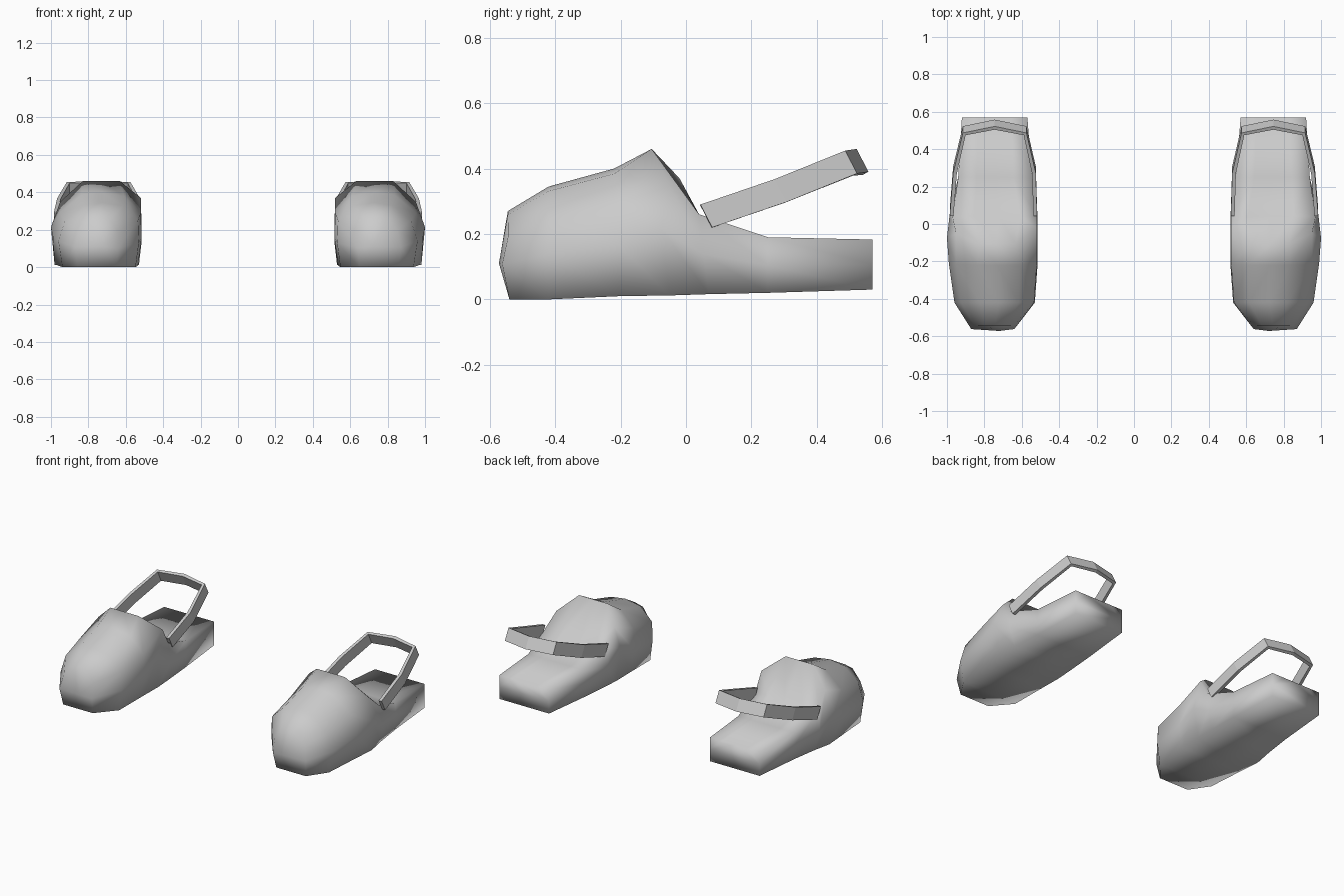
import bpy, bmesh
from mathutils import Vector

cube = bpy.data.objects.get("Cube")
if cube:
    bpy.data.objects.remove(cube)

grey = bpy.data.materials.new("clog_grey")
grey.use_nodes = True
grey.diffuse_color = (0.6, 0.6, 0.6, 1)
grey.node_tree.nodes["Principled BSDF"].inputs["Base Color"].default_value = (0.6, 0.6, 0.6, 1)


def make_object(name, bm):
    """Turn a bmesh into an object with the shared material."""
    mesh = bpy.data.meshes.new(name)
    bm.to_mesh(mesh)
    bm.free()
    mesh.materials.append(grey)
    obj = bpy.data.objects.new(name, mesh)
    bpy.context.collection.objects.link(obj)
    return obj


def mirror(obj):
    """Repeat the left part for the right foot."""
    mod = obj.modifiers.new("pair", 'MIRROR')
    mod.use_clip = False
    mod.use_mirror_merge = False


# Cross-section templates: (across from inner to outer side, height)
ROUND = [(.04, 0), (0, .38), (.01, .72), (.2, .95), (.45, 1),
         (.68, .96), (.92, .72), (1, .4), (.95, 0)]
CREST = [(.03, 0), (0, .45), (.01, .8), (.24, 1), (.45, 1),
         (.65, 1), (.9, .75), (1, .45), (.96, 0)]
SCOOP = [(.04, 0), (0, .5), (.01, 1), (.2, .98), (.45, .93),
         (.72, .96), (.97, 1), (1, .5), (.95, 0)]
BOXY = [(0, 0), (0, .5), (0, 1), (.25, 1), (.5, 1),
        (.75, 1), (1, 1), (1, .5), (1, 0)]

# Stations: template, y at sole, y at top, inner x, outer x, sole z, top z
STATIONS = [
    (ROUND, -.54, -.545, .64, .87, 0, .27),
    (ROUND, -.42, -.42, .53, .96, 0, .345),
    (ROUND, -.2, -.22, .515, .99, .01, .4),
    (CREST, -.05, -.105, .515, 1.0, .012, .46),
    (SCOOP, .07, .04, .515, .985, .016, .26),
    (BOXY, .25, .25, .545, .94, .02, .19),
    (BOXY, .57, .57, .57, .92, .03, .183),
]

# Clog body lofted from toe to heel
bm = bmesh.new()
rings = []
for shape, y_sole, y_top, inner, outer, z_sole, z_top in STATIONS:
    rings.append([bm.verts.new((inner + u * (outer - inner),
                                y_sole + v * (y_top - y_sole),
                                z_sole + v * (z_top - z_sole))) for u, v in shape])
for v in (rings[0][1], rings[0][7]):
    v.co.y -= .02
# Raised inner shoulder and swept-back ends of the crest
rings[3][2].co.y, rings[3][6].co.y = -.02, -.05
for a, b in zip(rings, rings[1:]):
    for i in range(len(a)):
        j = (i + 1) % len(a)
        bm.faces.new((a[i], a[j], b[j], b[i]))
toe = bm.verts.new((.72, -.572, .11))
for i in range(len(rings[0])):
    bm.faces.new((rings[0][i], rings[0][(i + 1) % len(rings[0])], toe))
bm.faces.new(rings[-1])
bmesh.ops.recalc_face_normals(bm, faces=bm.faces)
for f in bm.faces:
    f.smooth = True
mirror(make_object("clog_body", bm))

# Heel strap: a tilted flat band around the back
PATH = [(.985, .062, .255), (.967, .29, .333), (.915, .505, .42), (.745, .54, .425),
        (.575, .505, .42), (.525, .29, .333), (.518, .062, .255)]
half = Vector((0, .018, -.035))
bm = bmesh.new()
edges = [(bm.verts.new(Vector(p) - half), bm.verts.new(Vector(p) + half)) for p in PATH]
for (a, b), (c, d) in zip(edges, edges[1:]):
    bm.faces.new((a, b, d, c))
strap = make_object("heel_strap", bm)
thick = strap.modifiers.new("thickness", 'SOLIDIFY')
thick.thickness = .02
thick.offset = -1
mirror(strap)
